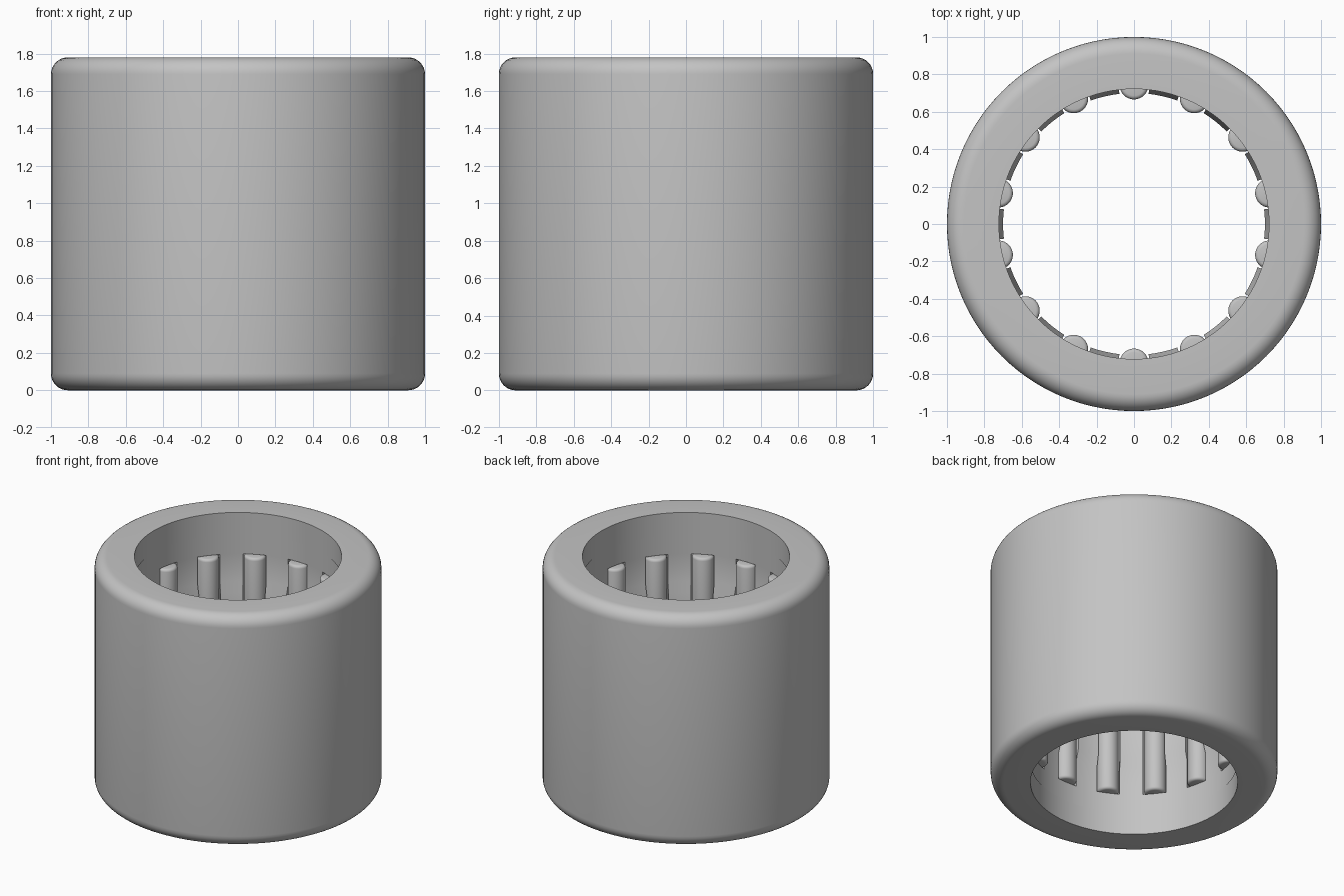
import bpy, bmesh
from math import cos, sin, pi, radians

if "Cube" in bpy.data.objects:
    bpy.data.objects.remove(bpy.data.objects["Cube"])

HEIGHT = 1.78
COUNT = 14
STEP = 2 * pi / COUNT

steel = bpy.data.materials.new("steel_grey")
steel.use_nodes = True
colour = (0.55, 0.55, 0.55, 1)
steel.diffuse_color = colour
steel.node_tree.nodes["Principled BSDF"].inputs["Base Color"].default_value = colour


def sweep(name, profile, start=0.0, angle=2 * pi, segments=112):
    """Turn a closed (radius, z) profile about the z axis."""
    bm = bmesh.new()
    full = angle > 6.28
    loops = []
    for i in range(segments if full else segments + 1):
        a = start + angle * i / segments
        loops.append([bm.verts.new((r * cos(a), r * sin(a), z)) for r, z in profile])
    n = len(profile)
    for i in range(segments):
        p, q = loops[i], loops[(i + 1) % len(loops)]
        for j in range(n):
            k = (j + 1) % n
            bm.faces.new((p[j], q[j], q[k], p[k]))
    if not full:
        bm.faces.new(loops[0])
        bm.faces.new(loops[-1])
    return finish(name, bm)


def finish(name, bm):
    bmesh.ops.recalc_face_normals(bm, faces=bm.faces)
    mesh = bpy.data.meshes.new(name)
    bm.to_mesh(mesh)
    bm.free()
    mesh.materials.append(steel)
    obj = bpy.data.objects.new(name, mesh)
    bpy.context.collection.objects.link(obj)
    bpy.ops.object.select_all(action='DESELECT')
    obj.select_set(True)
    bpy.context.view_layer.objects.active = obj
    bpy.ops.object.shade_smooth_by_angle(angle=radians(35))
    return obj


def mirrored(half):
    """Complete an upper half profile with its reflection about mid height."""
    return half + [(r, HEIGHT - z) for r, z in reversed(half)]


# Outer shell: rounded outside, lips at both ends, raceway inside
FILLET, LIP, RACE = 0.09, 0.722, 0.82
LIP_Z = 1.61
fillet = [(1 - FILLET + FILLET * cos(t * pi / 16), HEIGHT - FILLET + FILLET * sin(t * pi / 16))
          for t in range(9)]
sweep("outer_shell", mirrored([*fillet, (LIP, HEIGHT), (LIP, LIP_Z), (RACE, LIP_Z)]))

# Cage end rings
RING_IN, RING_OUT, POCKET_Z = 0.726, 0.775, 1.46
for name, low, high in (("cage_top_ring", POCKET_Z, LIP_Z),
                        ("cage_bottom_ring", HEIGHT - LIP_Z, HEIGHT - POCKET_Z)):
    sweep(name, [(RING_IN, low), (RING_OUT, low), (RING_OUT, high), (RING_IN, high)])

# Cage bars, bowed inwards at mid height
outer = [(RING_OUT, POCKET_Z), (RING_OUT, 1.25), (0.745, 1.17)]
inner = [(0.70, 1.17), (RING_IN, 1.25), (RING_IN, POCKET_Z)]
flip = lambda pts: [(r, HEIGHT - z) for r, z in reversed(pts)]
bar_profile = outer + flip(outer) + flip(inner) + inner
GAP = radians(6.4)
for i in range(COUNT):
    sweep(f"cage_bar_{i + 1}", bar_profile, pi / 2 + i * STEP + GAP, STEP - 2 * GAP, 6)

# Needle rollers with rounded end edges
ROLLER_R, ROLLER_ORBIT = 0.077, 0.743
for i in range(COUNT):
    bm = bmesh.new()
    bmesh.ops.create_cone(bm, cap_ends=True, segments=32, radius1=ROLLER_R,
                          radius2=ROLLER_R, depth=2 * POCKET_Z - HEIGHT - 0.01)
    rims = [e for e in bm.edges if abs(e.verts[0].co.z - e.verts[1].co.z) < 0.01]
    bmesh.ops.bevel(bm, geom=rims, offset=0.02, segments=3, profile=0.5, affect='EDGES')
    a = pi / 2 + i * STEP
    bmesh.ops.translate(bm, verts=bm.verts,
                        vec=(ROLLER_ORBIT * cos(a), ROLLER_ORBIT * sin(a), HEIGHT / 2))
    finish(f"roller_{i + 1}", bm)
